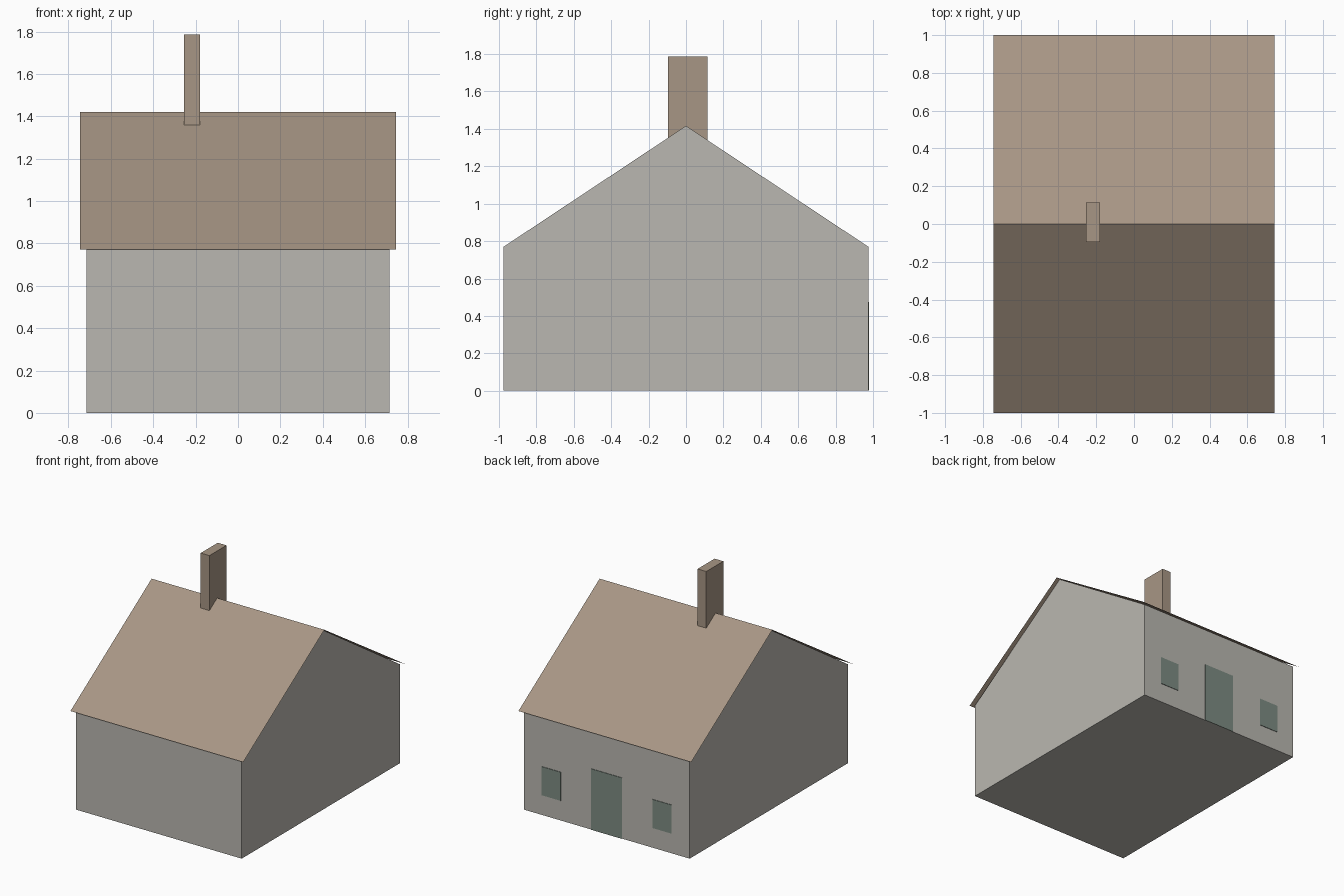
import bpy

cube = bpy.data.objects.get("Cube")
if cube:
    bpy.data.objects.remove(cube, do_unlink=True)


def material(name, rgb):
    mat = bpy.data.materials.new(name)
    mat.use_nodes = True
    colour = (*rgb, 1.0)
    mat.diffuse_color = colour
    mat.node_tree.nodes["Principled BSDF"].inputs["Base Color"].default_value = colour
    return mat


def extrude_x(name, profile, x0, x1, mat, closed=True):
    """Sweep a (y, z) profile along x; closed profiles get end caps."""
    n = len(profile)
    verts = [(x, y, z) for x in (x0, x1) for y, z in profile]
    sides = n if closed else n - 1
    faces = [(i, (i + 1) % n, (i + 1) % n + n, i + n) for i in range(sides)]
    if closed:
        faces += [tuple(reversed(range(n))), tuple(range(n, 2 * n))]
    mesh = bpy.data.meshes.new(name)
    mesh.from_pydata(verts, [], faces)
    mesh.materials.append(mat)
    obj = bpy.data.objects.new(name, mesh)
    bpy.context.collection.objects.link(obj)
    return obj


def box(name, x0, x1, y0, y1, z0, z1, mat):
    return extrude_x(name, [(y0, z0), (y0, z1), (y1, z1), (y1, z0)][::-1], x0, x1, mat)


stone = material("wall grey", (0.49, 0.475, 0.437))
brown = material("roof brown", (0.39, 0.305, 0.232))
green = material("door green", (0.206, 0.262, 0.225))

WALL_X, WALL_Y, EAVE, RIDGE = 0.715, 0.975, 0.77, 1.42

# Gabled walls with floor
gable = [(-WALL_Y, 0), (WALL_Y, 0), (WALL_Y, EAVE), (0, RIDGE - 0.004), (-WALL_Y, EAVE)]
extrude_x("walls", gable, -WALL_X, WALL_X, stone)

# Thin roof sheet overhanging the walls
extrude_x("roof", [(1, EAVE), (0, RIDGE), (-1, EAVE)], -0.745, 0.745, brown, closed=False)

# Chimney through the ridge
box("chimney", -0.255, -0.18, -0.095, 0.115, 1.32, 1.787, brown)

# Door and windows as thin plates on the back wall
PLATE = WALL_Y + 0.004
box("door", -0.132, 0.132, WALL_Y, PLATE, 0, 0.475, green)
for side, centre in (("left", 0.477), ("right", -0.477)):
    box(side + "_window", centre - 0.082, centre + 0.082, WALL_Y, PLATE, 0.155, 0.378, green)
